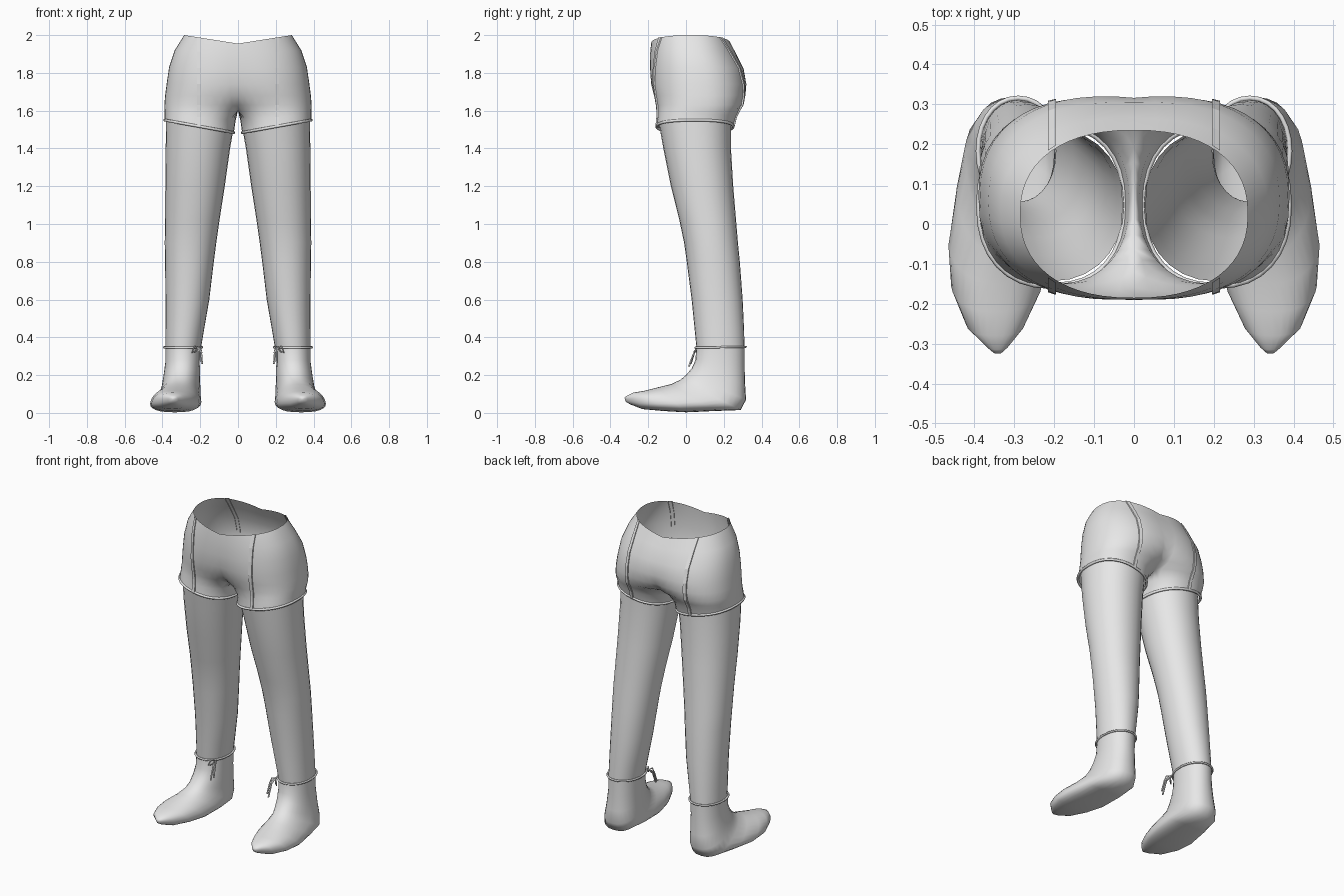
import bpy, bmesh
from math import sin, cos, acos, pi, copysign

if "Cube" in bpy.data.objects:
    bpy.data.objects.remove(bpy.data.objects["Cube"], do_unlink=True)

grey = bpy.data.materials.new("plain grey")
grey.use_nodes = True
grey.diffuse_color = (0.8, 0.8, 0.8, 1)
grey.node_tree.nodes["Principled BSDF"].inputs["Base Color"].default_value = (0.8, 0.8, 0.8, 1)


def finish(name, bm, smooth=True):
    """Turn a bmesh into a named object."""
    bmesh.ops.remove_doubles(bm, verts=bm.verts, dist=0.0005)
    bmesh.ops.recalc_face_normals(bm, faces=bm.faces)
    mesh = bpy.data.meshes.new(name)
    bm.to_mesh(mesh)
    bm.free()
    mesh.materials.append(grey)
    mesh.polygons.foreach_set("use_smooth", [smooth] * len(mesh.polygons))
    obj = bpy.data.objects.new(name, mesh)
    bpy.context.collection.objects.link(obj)
    return obj


def bridge(bm, a, b, closed):
    n = len(a)
    for i in range(n if closed else n - 1):
        j = (i + 1) % n
        bm.faces.new((a[i], a[j], b[j], b[i]))


def loft(name, rings, side=1, closed=True, cap=False, smooth=True):
    """Skin a list of rings; side -1 gives the mirrored copy."""
    bm = bmesh.new()
    rows = [[bm.verts.new((side * x, y, z)) for x, y, z in r] for r in rings]
    for a, b in zip(rows, rows[1:]):
        bridge(bm, a, b, closed)
    if cap:
        bm.faces.new(rows[-1])
    return finish(name, bm, smooth)


def cord(name, points, radius, side=1, cyclic=False):
    curve = bpy.data.curves.new(name, "CURVE")
    curve.dimensions = "3D"
    curve.bevel_depth = radius
    curve.bevel_resolution = 1
    curve.use_fill_caps = True
    spline = curve.splines.new("POLY")
    spline.points.add(len(points) - 1)
    for p, (x, y, z) in zip(spline.points, points):
        p.co = (side * x, y, z, 1)
    spline.use_cyclic_u = cyclic
    curve.materials.append(grey)
    obj = bpy.data.objects.new(name, curve)
    bpy.context.collection.objects.link(obj)


def power(v, e):
    return copysign(abs(v) ** (2 / e), v)


def section(fy, fz, by, bz, x_in, x_out, widen=0, tilt=0, e=2.1, n=28):
    """Rounded ring between a front point and a back point."""
    xc, hw = (x_in + x_out) / 2, (x_out - x_in) / 2
    ring = []
    for i in range(n):
        t, s = power(cos(2 * pi * i / n), e), power(sin(2 * pi * i / n), e)
        ring.append((xc + hw * s * (1 - widen * t),
                     (fy + by) / 2 + t * (fy - by) / 2,
                     (fz + bz) / 2 + t * (fz - bz) / 2 + tilt * s))
    return ring


# Shorts rows: inner z, outer z, centre x, front y, back y, outer x
SHORTS = [
    (1.955, 2.00, 0.00, -.185, .235, .285),
    (1.90, 1.92, 0.01, -.19, .265, .335),
    (1.82, 1.83, 0.04, -.19, .305, .365),
    (1.74, 1.74, 0.07, -.185, .32, .378),
    (1.68, 1.68, 0.105, -.17, .315, .386),
    (1.63, 1.63, 0.15, -.155, .30, .39),
    (1.60, 1.60, 0.18, -.15, .28, .39),
    (1.55, 1.58, 0.20, -.15, .263, .388),
    (1.48, 1.55, 0.205, -.155, .25, .388),
]
CROTCH, E, ARC, INNER = 6, 2.3, 28, 6


def shorts_point(row, angle):
    zi, zo, cx, f, b, out = row
    x = max(0, cx + (out - cx) * power(cos(angle), E))
    y = (f + b) / 2 + (b - f) / 2 * power(sin(angle), E)
    return x, y, zi + (zo - zi) * x / out


def sweep(row):
    cx, rx = row[2], row[5] - row[2]
    return pi - acos((cx / rx) ** (E / 2))


# Shorts: open half rings over the hips, closed rings round each thigh
bm = bmesh.new()
rows = []
limit = sweep(SHORTS[CROTCH])
for k, row in enumerate(SHORTS):
    a = min(sweep(row), limit) if k < CROTCH else limit
    angles = [a * (2 * i / ARC - 1) for i in range(ARC + 1)]
    if k >= CROTCH:
        angles += [a + (2 * pi - 2 * a) * i / INNER for i in range(1, INNER)]
    pts = [shorts_point(row, t) for t in angles]
    if k == CROTCH:
        pts = [(0 if i == 0 or i >= ARC else x, y, z) for i, (x, y, z) in enumerate(pts)]
    rows.append([bm.verts.new(p) for p in pts])
for k in range(len(rows) - 1):
    if k < CROTCH:
        bridge(bm, rows[k], rows[k + 1][:ARC + 1], False)
    else:
        bridge(bm, rows[k], rows[k + 1], True)
half = bmesh.ops.duplicate(bm, geom=bm.verts[:] + bm.edges[:] + bm.faces[:])["geom"]
for v in half:
    if isinstance(v, bmesh.types.BMVert):
        v.co.x *= -1
finish("shorts", bm)
hem = [shorts_point(SHORTS[-1], 2 * pi * i / 32) for i in range(32)]


def seam(x0, x1, facing, lift=0.007):
    """Raised strip running down the shorts between two x positions."""
    rings = []
    for zi, zo, cx, f, b, out in SHORTS:
        def on_surface(x, d):
            c = abs((x - cx) / (out - cx))
            y = (f + b) / 2 + facing * ((b - f) / 2 * (1 - c ** E) ** (1 / E) + d)
            return x, y, zi + (zo - zi) * x / out
        rings.append([on_surface(x0, -.003), on_surface(x0, lift),
                      on_surface(x1, lift), on_surface(x1, -.003)])
    return rings


# Leg rows: z, front y, back y, inner x, outer x
LEG = [
    (1.53, -.143, .238, .025, .380), (1.40, -.12, .238, .042, .383),
    (1.20, -.08, .25, .070, .385), (1.02, -.035, .265, .098, .386),
    (.90, -.01, .275, .115, .388), (.80, .004, .285, .128, .386),
    (.60, .03, .30, .152, .384), (.45, .045, .307, .178, .384),
    (.35, .055, .31, .195, .385),
]
# Shoe rows: front y z, back y z, inner x, outer x, sole widening
SHOE = [
    (.055, .35, .31, .35, .197, .385, 0),
    (.05, .28, .31, .25, .20, .385, 0),
    (.03, .235, .313, .15, .20, .395, .05),
    (0, .20, .318, .07, .20, .405, .12),
    (-.03, .175, .29, .015, .20, .42, .2),
    (-.08, .152, .15, .01, .20, .44, .25),
    (-.15, .135, 0, .003, .21, .46, .22),
    (-.22, .117, -.12, .01, .235, .455, .18),
    (-.28, .107, -.23, .02, .275, .42, .1),
    (-.315, .09, -.295, .045, .315, .37, 0),
    (-.325, .08, -.32, .06, .332, .352, 0),
]

for side, label in ((1, "left"), (-1, "right")):
    legs = [section(f, z, b, z, i, o, 0, .035 if z > 1.5 else 0) for z, f, b, i, o in LEG]
    loft(label + "_leg", legs, side)
    loft(label + "_shoe", [section(*r, e=2.1 + min(k, 5) * .07) for k, r in enumerate(SHOE)],
         side, cap=True)
    cord(label + "_hem", hem, .008, side, True)
    for facing, place in ((-1, "front"), (1, "back")):
        loft(f"{label}_{place}_seam", seam(.196, .216, facing), side, closed=False, smooth=False)
    # Ankle tie with a small bow and two hanging ends
    cord(label + "_ankle_tie", section(.05, .345, .316, .35, .19, .391), .006, side, True)
    knot = (.212, .08, .347)
    for k, end in enumerate(((.19, .025, .26), (.205, .015, .245))):
        mid = (.195 + .012 * k, .045, .325)
        cord(f"{label}_tie_end_{k + 1}", [knot, mid, end], .005, side)
    for k, dx in enumerate((-.02, .03)):
        tip = (knot[0] + dx, .045, .32)
        cord(f"{label}_tie_loop_{k + 1}",
             [knot, (knot[0] + dx * .6, .055, .352), tip, (knot[0] + dx * .4, .06, .325)],
             .004, side, True)
